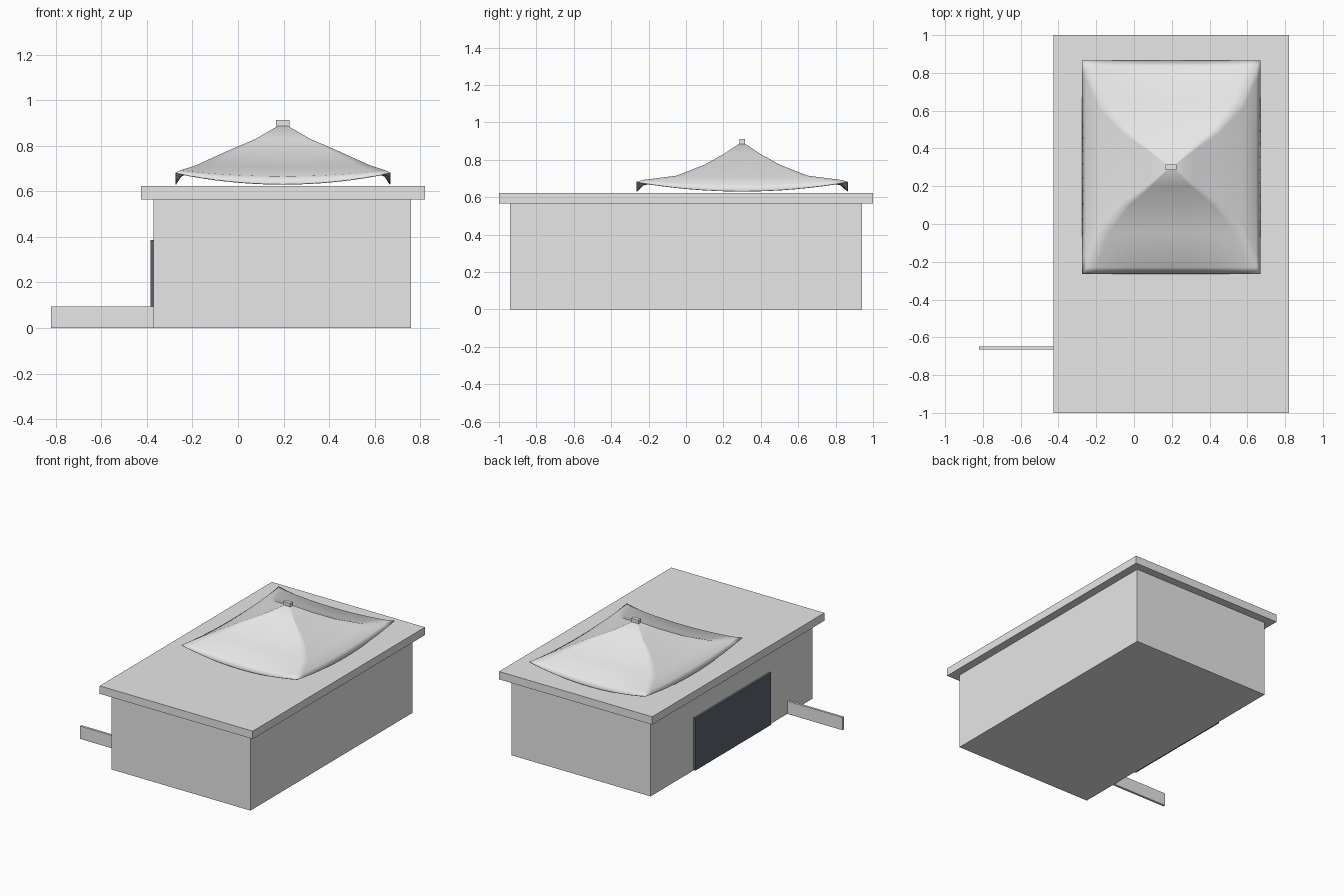
import bpy
import bmesh
from mathutils import Vector

cube = bpy.data.objects.get("Cube")
if cube:
    bpy.data.objects.remove(cube, do_unlink=True)


def make_material(name, color):
    mat = bpy.data.materials.new(name)
    mat.use_nodes = True
    mat.diffuse_color = color
    mat.node_tree.nodes["Principled BSDF"].inputs["Base Color"].default_value = color
    return mat


light_grey = make_material("light_grey", (0.8, 0.8, 0.8, 1))
dark_slate = make_material("dark_slate", (0.11, 0.13, 0.16, 1))


def add_object(name, bm, mat):
    mesh = bpy.data.meshes.new(name)
    bm.to_mesh(mesh)
    bm.free()
    mesh.materials.append(mat)
    obj = bpy.data.objects.new(name, mesh)
    bpy.context.collection.objects.link(obj)
    return obj


def add_box(name, low, high, mat):
    low, high = Vector(low), Vector(high)
    bm = bmesh.new()
    bmesh.ops.create_cube(bm, size=1)
    bmesh.ops.scale(bm, vec=high - low, verts=bm.verts)
    bmesh.ops.translate(bm, vec=(low + high) / 2, verts=bm.verts)
    return add_object(name, bm, mat)


# Building body, roof slab, side door and low wall
add_box("building_body", (-0.37, -0.94, 0), (0.76, 0.94, 0.565), light_grey)
add_box("roof_slab", (-0.425, -1, 0.565), (0.82, 1, 0.623), light_grey)
add_box("side_door", (-0.385, -0.44, 0.003), (-0.365, 0.44, 0.387), dark_slate)
add_box("low_wall", (-0.82, -0.665, 0), (-0.37, -0.648, 0.094), light_grey)

# Tent canopy: rectangular rings whose edges sag between the corners
CENTER_X, CENTER_Y = 0.197, 0.3
STEPS = 16
# half width, half depth, corner height, sag at mid edge
RINGS = [
    (0.02, 0.012, 0.888, 0),
    (0.12, 0.10, 0.83, 0),
    (0.25, 0.20, 0.774, 0.002),
    (0.38, 0.35, 0.715, 0.01),
    (0.45, 0.53, 0.692, 0.026),
    (0.472, 0.565, 0.682, 0.05),
]
CORNERS = [(-1, -1), (1, -1), (1, 1), (-1, 1)]

bm = bmesh.new()
loops = []
for half_x, half_y, height, sag in RINGS:
    loop = []
    for i, (ax, ay) in enumerate(CORNERS):
        bx, by = CORNERS[(i + 1) % 4]
        for s in range(STEPS):
            t = s / STEPS
            x = (ax + (bx - ax) * t) * half_x
            y = (ay + (by - ay) * t) * half_y
            z = height - sag * (1 - (2 * t - 1) ** 2)
            loop.append(bm.verts.new((CENTER_X + x, CENTER_Y + y, z)))
    loops.append(loop)
for upper, lower in zip(loops, loops[1:]):
    for i in range(len(upper)):
        j = (i + 1) % len(upper)
        bm.faces.new((upper[i], lower[i], lower[j], upper[j]))
bm.faces.new(loops[0])
canopy = add_object("canopy", bm, light_grey)
for poly in canopy.data.polygons:
    poly.use_smooth = True
thickness = canopy.modifiers.new("thickness", "SOLIDIFY")
thickness.thickness = 0.004
thickness.offset = -1

# Small block on the peak
add_box("peak_cap", (0.167, 0.285, 0.885), (0.225, 0.315, 0.912), light_grey)
